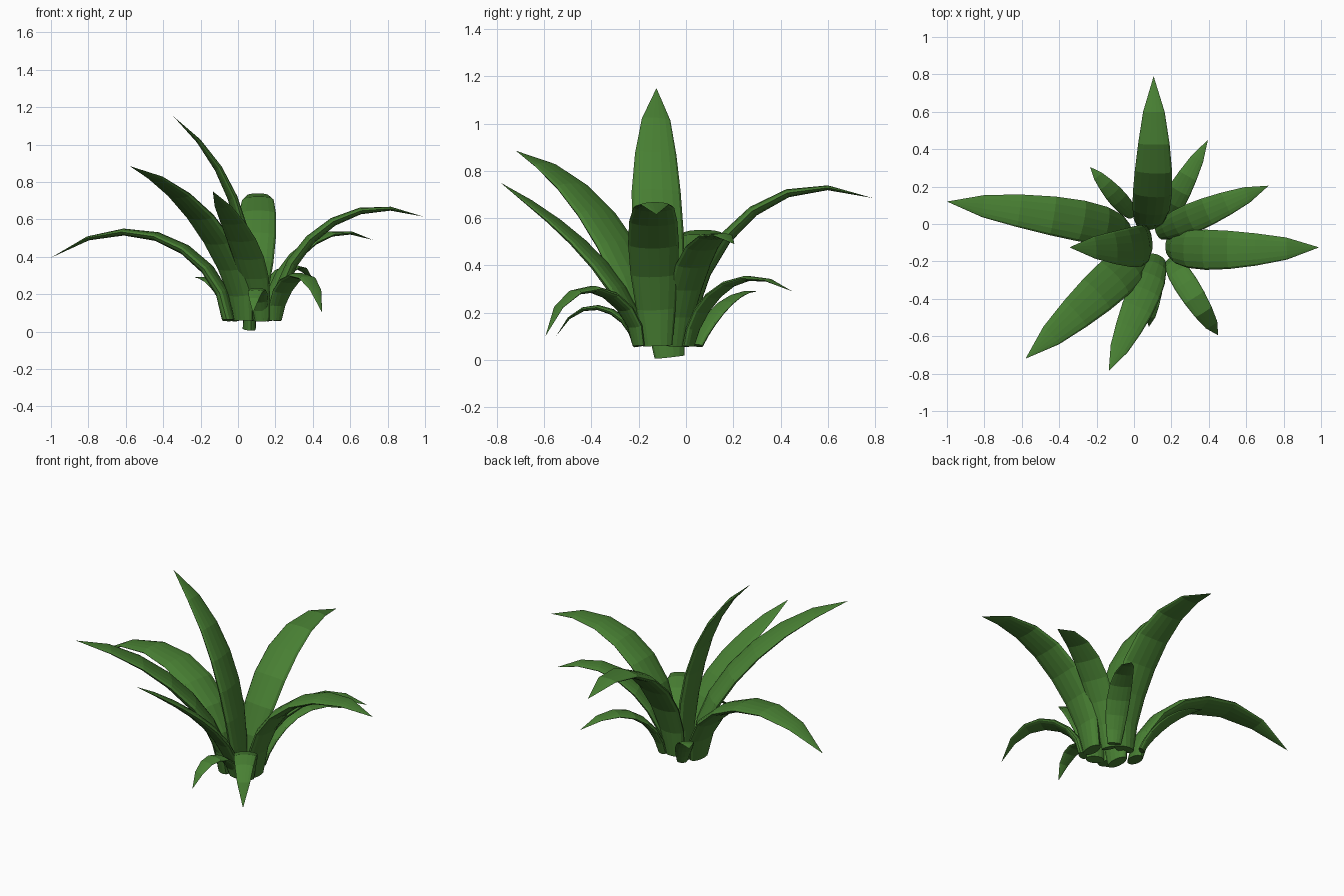
import bpy, bmesh, math
from mathutils import Vector

if "Cube" in bpy.data.objects:
    bpy.data.objects.remove(bpy.data.objects["Cube"])

green = bpy.data.materials.new("leaf green")
green.diffuse_color = (0.065, 0.215, 0.033, 1)
green.use_nodes = True
green.node_tree.nodes["Principled BSDF"].inputs["Base Color"].default_value = green.diffuse_color

SEGS, SIDES = 7, 14
WIDTH = [0.58, 0.78, 0.94, 1.0, 0.95, 0.8, 0.55, 0]       # width along the leaf
THICK = [0.31, 0.31, 0.29, 0.26, 0.22, 0.17, 0.10, 0]     # thickness along the leaf


def cubic(a, b, c, d, t):
    """Smooth curve through four values at t = 0, 1/3, 2/3, 1."""
    u = 3 * t
    d1, d2, d3 = b - a, c - 2 * b + a, d - 3 * c + 3 * b - a
    return a + d1 * u + d2 * u * (u - 1) / 2 + d3 * u * (u - 1) * (u - 2) / 6


def leaf(name, base, tip, mid1, mid2, width, bow=0.0):
    """Arching blade; mid points are (fraction of the plan run, height), bow bends it sideways."""
    base, tip = Vector(base), Vector(tip)
    run = tip - base
    side = Vector((-run.y, run.x, 0)).normalized()

    def centre(t):
        p = base + run * cubic(0, mid1[0], mid2[0], 1, t) + side * bow * math.sin(math.pi * t)
        p.z = cubic(base.z, mid1[1], mid2[1], tip.z, t)
        return p

    bm = bmesh.new()
    rings = []
    for i in range(SEGS):
        t = i / SEGS
        tangent = (centre(t + 0.02) - centre(t - 0.02)).normalized()
        normal = tangent.cross(side).normalized()
        across = normal.cross(tangent)
        a, b = WIDTH[i] * width / 2, THICK[i] * width / 2
        rings.append([bm.verts.new(centre(t)
                                   + across * a * math.cos(2 * math.pi * k / SIDES)
                                   + normal * b * math.sin(2 * math.pi * k / SIDES))
                      for k in range(SIDES)])
    point = bm.verts.new(tip)
    bm.faces.new(rings[0])
    for k in range(SIDES):
        n = (k + 1) % SIDES
        for r, s in zip(rings, rings[1:]):
            bm.faces.new((r[k], r[n], s[n], s[k]))
        bm.faces.new((rings[-1][k], rings[-1][n], point))
    bmesh.ops.recalc_face_normals(bm, faces=bm.faces)
    mesh = bpy.data.meshes.new(name)
    bm.to_mesh(mesh)
    bm.free()
    mesh.materials.append(green)
    bpy.context.collection.objects.link(bpy.data.objects.new(name, mesh))


# Large leaves
leaf("leaf_right", (0.20, -0.12, 0.06), (0.99, -0.125, 0.615), (0.15, 0.41), (0.51, 0.63), 0.215, -0.017)
leaf("leaf_left", (-0.05, -0.05, 0.06), (-1.0, 0.12, 0.395), (0.16, 0.37), (0.53, 0.53), 0.22, -0.025)
leaf("leaf_back", (0.07, 0.0, 0.06), (0.105, 0.79, 0.685), (0.13, 0.42), (0.48, 0.685), 0.21, -0.022)
leaf("leaf_centre_tall", (0.06, -0.07, 0.012), (-0.345, -0.125, 1.15), (0.05, 0.43), (0.35, 0.82), 0.22, 0.045)
leaf("leaf_front_left", (0.03, -0.17, 0.06), (-0.58, -0.72, 0.885), (0.14, 0.39), (0.5, 0.695), 0.23)
leaf("leaf_front", (0.12, -0.19, 0.06), (-0.135, -0.785, 0.75), (0.2, 0.33), (0.55, 0.555), 0.18, 0.01)
# Smaller leaves
leaf("leaf_right_back", (0.14, -0.04, 0.06), (0.72, 0.205, 0.49), (0.2, 0.34), (0.55, 0.51), 0.16)
leaf("leaf_back_right", (0.15, 0.01, 0.06), (0.395, 0.45, 0.29), (0.16, 0.23), (0.5, 0.34), 0.13)
leaf("leaf_back_left", (-0.01, 0.05, 0.06), (-0.235, 0.305, 0.29), (0.22, 0.17), (0.57, 0.26), 0.10)
leaf("leaf_front_right", (0.20, -0.2, 0.06), (0.45, -0.595, 0.10), (0.2, 0.24), (0.62, 0.295), 0.13)
leaf("leaf_front_small", (0.12, -0.21, 0.06), (0.08, -0.55, 0.10), (0.2, 0.18), (0.6, 0.22), 0.10)
